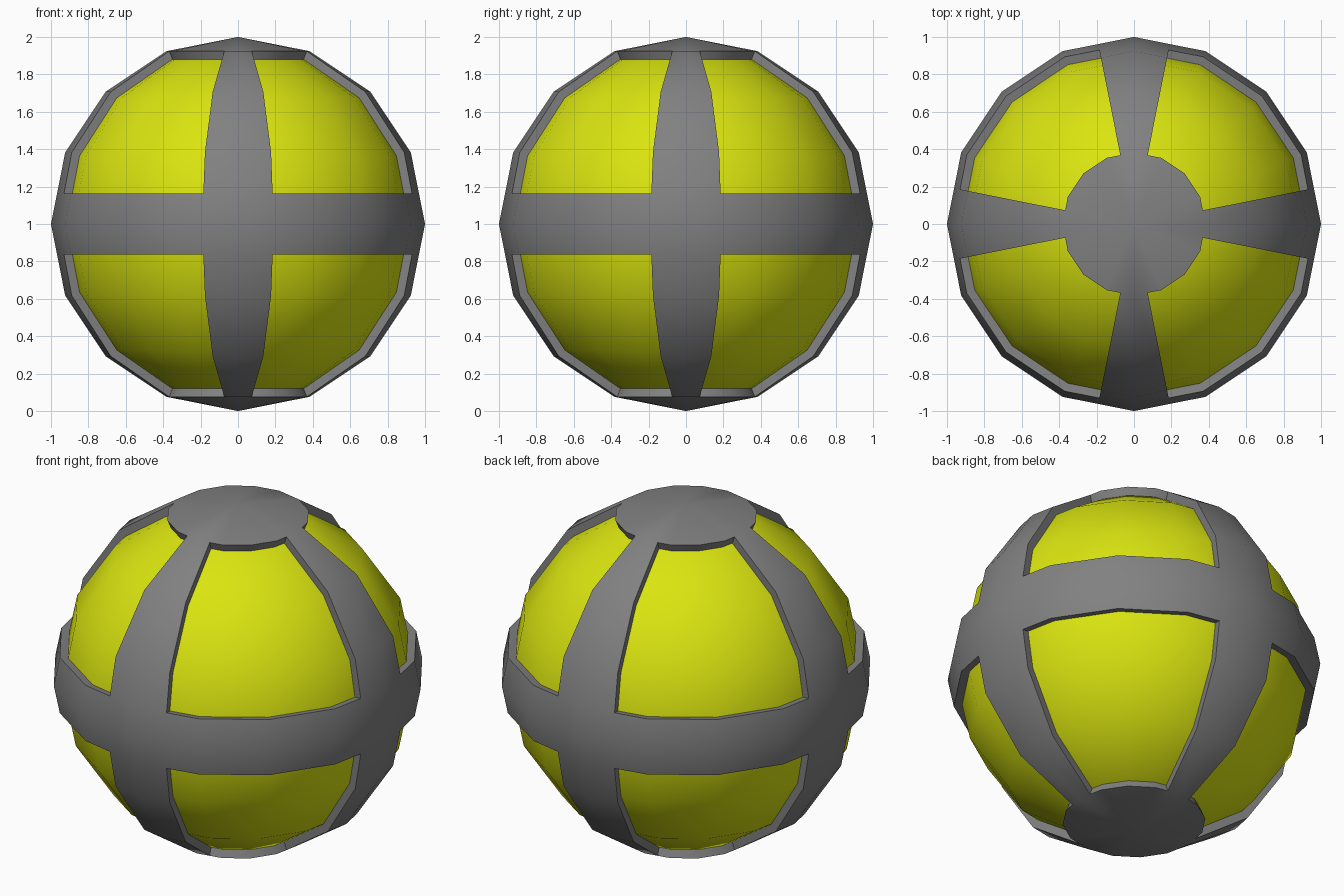
import bpy, bmesh, math
from mathutils import Vector, Matrix

if "Cube" in bpy.data.objects:
    bpy.data.objects.remove(bpy.data.objects["Cube"])

R = 1.0          # frame radius
CORE_R = 0.953   # recessed core radius
BAND = 0.164     # half height of the equator band
HALF = math.radians(11.25)  # half angle of the upright bands


def material(name, rgb):
    m = bpy.data.materials.new(name)
    m.diffuse_color = (*rgb, 1)
    m.use_nodes = True
    m.node_tree.nodes["Principled BSDF"].inputs["Base Color"].default_value = m.diffuse_color
    return m


def sphere(radius):
    bm = bmesh.new()
    bmesh.ops.create_uvsphere(bm, u_segments=16, v_segments=8, radius=radius)
    return bm


def finish(bm, name, mat):
    bmesh.ops.translate(bm, verts=bm.verts, vec=(0, 0, R))
    me = bpy.data.meshes.new(name)
    bm.to_mesh(me)
    bm.free()
    me.materials.append(mat)
    ob = bpy.data.objects.new(name, me)
    bpy.context.collection.objects.link(ob)
    bpy.ops.object.select_all(action='DESELECT')
    ob.select_set(True)
    bpy.context.view_layer.objects.active = ob
    bpy.ops.object.shade_smooth_by_angle(angle=math.radians(35))
    return ob


def in_window(face):
    c = face.calc_center_median()
    a = math.atan2(c.y, c.x) % (math.pi / 2)
    return BAND < abs(c.z) < 0.924 and HALF < a < math.pi / 2 - HALF


# Recessed inner ball
finish(sphere(CORE_R), "core_ball", material("yellow", (0.70, 0.78, 0.005)))

# Outer frame: cut the band edges into a sphere, then open the eight windows
bm = sphere(R)
cuts = [Vector((0, 0, s * BAND)) for s in (-1, 1)]
planes = [(c, Vector((0, 0, 1))) for c in cuts]
for a in (HALF, -HALF, math.pi / 2 - HALF, math.pi / 2 + HALF):
    planes.append((Vector(), Vector((-math.sin(a), math.cos(a), 0))))
for co, no in planes:
    bmesh.ops.bisect_plane(bm, geom=bm.verts[:] + bm.edges[:] + bm.faces[:],
                           plane_co=co, plane_no=no, dist=1e-5)
bmesh.ops.delete(bm, geom=[f for f in bm.faces if in_window(f)], context='FACES')

# Window walls run inward to just below the ball surface
rim = [e for e in bm.edges if e.is_boundary]
ext = bmesh.ops.extrude_edge_only(bm, edges=rim)["geom"]
bmesh.ops.scale(bm, vec=(0.945,) * 3,
                verts=[g for g in ext if isinstance(g, bmesh.types.BMVert)])
bmesh.ops.recalc_face_normals(bm, faces=bm.faces)
if sum(f.normal.dot(f.calc_center_median()) for f in bm.faces) < 0:
    bmesh.ops.reverse_faces(bm, faces=bm.faces)
finish(bm, "outer_frame", material("grey", (0.22, 0.22, 0.22)))
